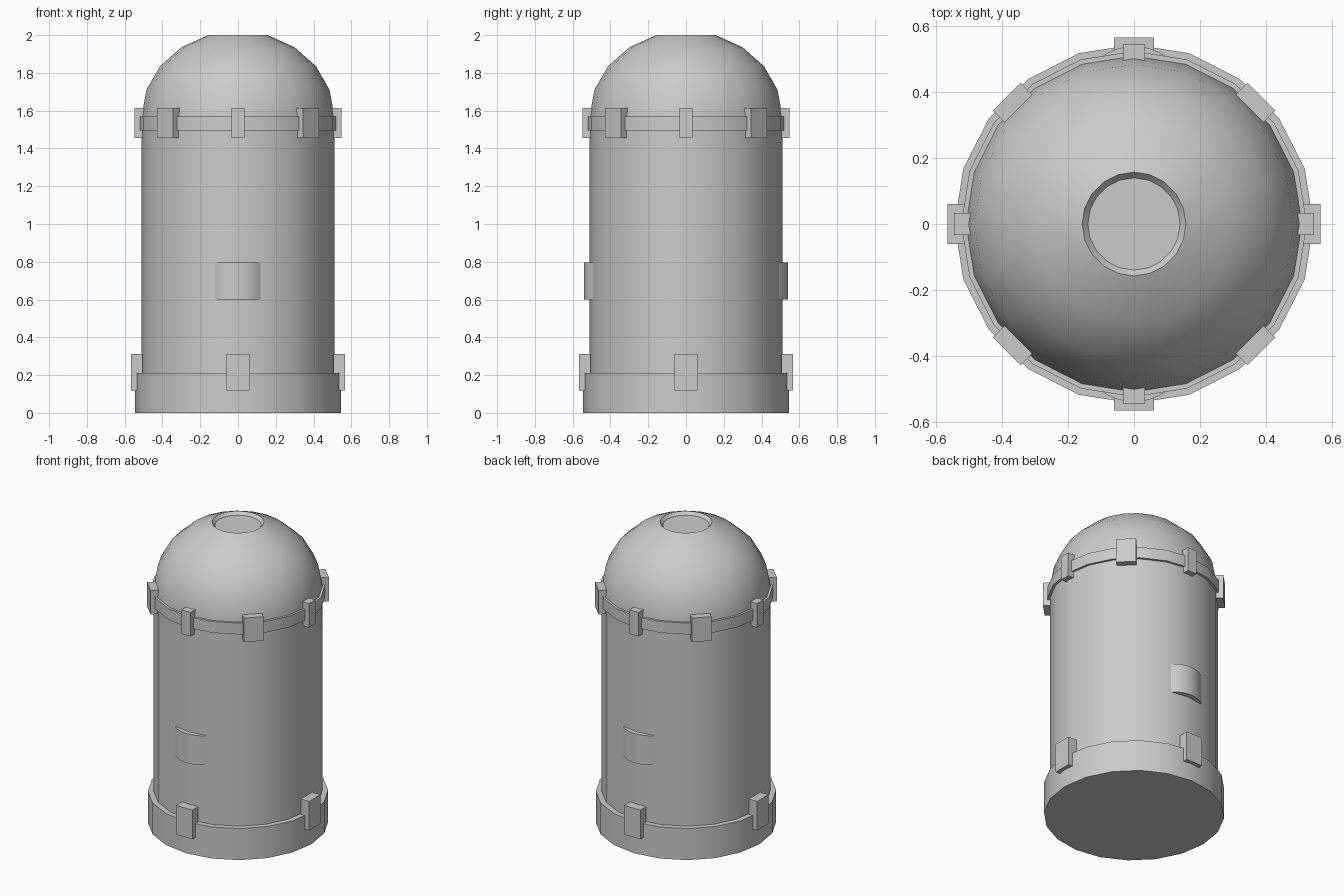
import bpy, bmesh, math

if "Cube" in bpy.data.objects:
    bpy.data.objects.remove(bpy.data.objects["Cube"])

SIDES = 20


def finish(name, bm, smooth=True):
    bmesh.ops.recalc_face_normals(bm, faces=bm.faces)
    mesh = bpy.data.meshes.new(name)
    bm.to_mesh(mesh)
    bm.free()
    obj = bpy.data.objects.new(name, mesh)
    bpy.context.collection.objects.link(obj)
    if smooth:
        bpy.ops.object.select_all(action='DESELECT')
        obj.select_set(True)
        bpy.context.view_layer.objects.active = obj
        bpy.ops.object.shade_smooth_by_angle(angle=math.radians(35))
    return obj


def lathe(name, profile):
    """Spin an (r, z) profile round z and cap both ends."""
    bm = bmesh.new()
    rings = []
    for r, z in profile:
        rings.append([bm.verts.new((r * math.cos(math.tau * i / SIDES),
                                    r * math.sin(math.tau * i / SIDES), z))
                      for i in range(SIDES)])
    for a, b in zip(rings, rings[1:]):
        for i in range(SIDES):
            j = (i + 1) % SIDES
            bm.faces.new((a[i], a[j], b[j], b[i]))
    bm.faces.new(rings[0])
    bm.faces.new(rings[-1])
    return finish(name, bm)


def clip(name, angle, r0, r1, width, z0, z1):
    """Block lying on the drum surface at the given angle."""
    bm = bmesh.new()
    bmesh.ops.create_cube(bm, size=1)
    for v in bm.verts:
        v.co.x = (r0 + r1) / 2 + v.co.x * (r1 - r0)
        v.co.y *= width
        v.co.z = (z0 + z1) / 2 + v.co.z * (z1 - z0)
    obj = finish(name, bm, False)
    obj.rotation_euler.z = angle
    return obj


def curved_plate(name, side):
    """Bulging plate, an arc from the drum wall out to y = 0.54."""
    bm = bmesh.new()
    radius, half = 0.169, math.asin(0.12 / 0.169)
    outline = []
    for i in range(11):
        a = -half + 2 * half * i / 10
        outline.append((radius * math.sin(a),
                        side * (0.54 - radius + radius * math.cos(a))))
    low = [bm.verts.new((x, y, 0.6)) for x, y in outline]
    high = [bm.verts.new((x, y, 0.795)) for x, y in outline]
    bm.faces.new(low)
    bm.faces.new(high)
    for i in range(len(low)):
        j = (i + 1) % len(low)
        bm.faces.new((low[i], low[j], high[j], high[i]))
    return finish(name, bm)


# Drum body and foot
lathe("foot", [(0.545, 0), (0.545, 0.21)])
lathe("body", [(0.51, 0.15), (0.51, 1.55)])

# Rim band under the lid
lathe("rim_band", [(0.525, 1.495), (0.525, 1.57)])

# Flattened dome lid with a shallow recess on top
dome = [(0.51 * math.cos(math.radians(18 * k)),
         1.57 + 0.452 * math.sin(math.radians(18 * k))) for k in range(5)]
lathe("dome_lid", [(0.51, 1.53)] + dome + [(0.14, 1.98)])

# Rim clips: narrow on the axes, wide on the diagonals
for k in range(8):
    clip(f"rim_clip_{k}", k * math.pi / 4, 0.497, 0.547,
         0.12 if k % 2 else 0.068, 1.455, 1.615)

# Foot clips
for k in range(4):
    clip(f"foot_clip_{k}", k * math.pi / 2, 0.505, 0.567, 0.12, 0.118, 0.312)

# Front and back plates
curved_plate("front_plate", -1)
curved_plate("back_plate", 1)
